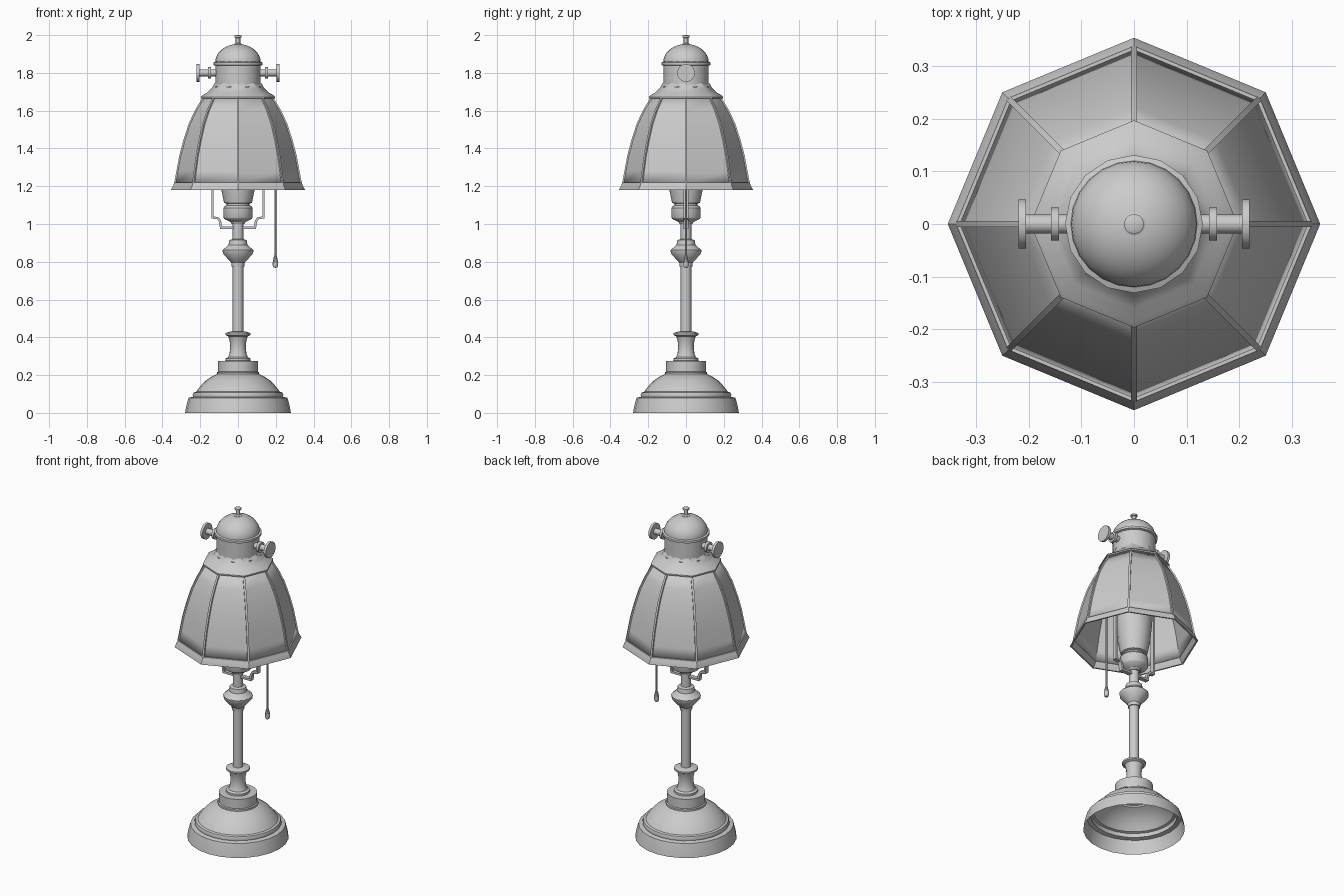
import bpy, bmesh
from math import pi, cos, sin, radians
from mathutils import Matrix, Vector

if "Cube" in bpy.data.objects:
    bpy.data.objects.remove(bpy.data.objects["Cube"])


def finish(name, bm, matrix=None, angle=35):
    bmesh.ops.remove_doubles(bm, verts=bm.verts, dist=1e-5)
    bmesh.ops.recalc_face_normals(bm, faces=bm.faces)
    if matrix:
        bm.transform(matrix)
    mesh = bpy.data.meshes.new(name)
    bm.to_mesh(mesh)
    bm.free()
    ob = bpy.data.objects.new(name, mesh)
    bpy.context.collection.objects.link(ob)
    bpy.ops.object.select_all(action='DESELECT')
    ob.select_set(True)
    bpy.context.view_layer.objects.active = ob
    bpy.ops.object.shade_smooth_by_angle(angle=radians(angle))
    return ob


def lathe(name, profile, n=24, matrix=None):
    """Revolve (radius, z) points around z."""
    bm = bmesh.new()
    rings = [[bm.verts.new((r * cos(2 * pi * i / n), r * sin(2 * pi * i / n), z))
              for i in range(n)] if r > 0 else [bm.verts.new((0, 0, z))] * n
             for r, z in profile]
    for a, b in zip(rings, rings[1:]):
        for i in range(n):
            j = (i + 1) % n
            quad = list(dict.fromkeys((a[i], a[j], b[j], b[i])))
            bm.faces.new(quad)
    return finish(name, bm, matrix)


def strip(name, path, width, thick, matrix=None):
    """Sweep a rectangle along an (x, z) path."""
    pts = [Vector(p) for p in path]
    bm = bmesh.new()
    rings = []
    for i, p in enumerate(pts):
        d_in = (p - pts[i - 1]).normalized() if i else (pts[1] - p).normalized()
        d_out = (pts[i + 1] - p).normalized() if i < len(pts) - 1 else d_in
        t = (d_in + d_out).normalized()
        nrm = Vector((-t.y, t.x)) * (thick / 2 / max(t.dot(d_in), 0.5))
        rings.append([bm.verts.new((p.x + s * nrm.x, w * width / 2, p.y + s * nrm.y))
                      for s, w in ((1, 1), (1, -1), (-1, -1), (-1, 1))])
    for a, b in zip(rings, rings[1:]):
        for k in range(4):
            bm.faces.new((a[k], a[(k + 1) % 4], b[(k + 1) % 4], b[k]))
    bm.faces.new(rings[0])
    bm.faces.new(rings[-1])
    return finish(name, bm, matrix)


# Hollow stepped base
lathe("base", [(.28, 0), (.275, .03), (.262, .08), (.238, .085), (.24, .095),
               (.235, .108), (.222, .112), (.205, .135), (.175, .168), (.14, .192),
               (.112, .205), (.112, .215), (.105, .218), (.105, .275), (0, .278)], 24)

# Stem with flared neck and turned knob
lathe("stem_neck", [(0, .275), (.066, .275), (.066, .288), (.052, .295), (.046, .31),
                    (.041, .345), (.044, .38), (.052, .405), (.066, .412),
                    (.066, .422), (.045, .43), (0, .43)], 16)
lathe("stem_rod", [(0, .42), (.028, .42), (.028, 1.01), (0, 1.01)], 16)
lathe("stem_knob", [(0, .775), (.034, .775), (.036, .795), (.045, .805), (.08, .845),
                    (.082, .862), (.07, .872), (.05, .89), (.046, .915),
                    (.03, .92), (0, .92)], 12)

# Socket and bulb
lathe("socket", [(0, 1.0), (.035, 1.0), (.04, 1.01), (.074, 1.028), (.078, 1.035),
                 (.078, 1.085), (.07, 1.095), (.062, 1.098), (.062, 1.108),
                 (.074, 1.112), (.09, 1.19), (.1, 1.3), (.105, 1.38), (.095, 1.45),
                 (.06, 1.5), (0, 1.515)], 16)

# Bracket holding the shade
strip("bracket", [(-.135, 1.67), (-.135, 1.035), (-.105, 1.03), (-.095, 1.015), (-.09, .98),
                  (.09, .98), (.095, 1.015), (.105, 1.03), (.135, 1.035), (.135, 1.67)],
      .026, .012)

# Eight-sided shade with ribs and rim
shade_profile = [(.332, 1.215), (.32, 1.28), (.305, 1.36), (.284, 1.44),
                 (.255, 1.53), (.222, 1.6), (.18, 1.67)]
shade = lathe("shade", shade_profile, 8)
solid = shade.modifiers.new("thickness", 'SOLIDIFY')
solid.thickness = .006
solid.offset = -1
for i in range(8):
    strip(f"shade_rib_{i + 1}", shade_profile, .012, .012, Matrix.Rotation(i * pi / 4, 4, 'Z'))
lathe("shade_rim", [(.328, 1.22), (.338, 1.22), (.342, 1.205), (.354, 1.183), (.354, 1.18),
                    (.345, 1.18), (.332, 1.205), (.328, 1.22)], 8)

# Eight-sided cap skirt
lathe("shade_cap", [(.17, 1.665), (.197, 1.665), (.197, 1.673), (.187, 1.682),
                    (.16, 1.698), (.138, 1.72), (.125, 1.745)], 8)

# Collar, dome and finial
lathe("collar", [(.118, 1.71), (.127, 1.715), (.127, 1.727), (.12, 1.732), (.12, 1.838),
                 (.131, 1.842), (.131, 1.855), (.119, 1.86)], 16)
lathe("dome", [(.121, 1.85)] + [(.121 * cos(a * pi / 16), 1.855 + .098 * sin(a * pi / 16))
                                for a in range(1, 8)] + [(0, 1.953)], 24)
lathe("finial", [(0, 1.945), (.022, 1.945), (.022, 1.953), (.012, 1.958), (.012, 1.985),
                 (.019, 1.988), (.019, 1.997), (.012, 2.0), (0, 2.0)], 12)

# Side thumb screws
for side, sign in (("right", 1), ("left", -1)):
    turn = Matrix.Translation((0, 0, 1.8)) @ Matrix.Rotation(sign * pi / 2, 4, 'Y')
    lathe(f"thumb_screw_{side}", [(0, .1), (.018, .1), (.018, .143), (.031, .143), (.031, .158),
                                  (.018, .158), (.018, .205), (.047, .205), (.047, .22),
                                  (0, .22)], 20, turn)

# Pull cord with weight
hang = Matrix.Translation((.198, 0, 0))
lathe("pull_cord", [(0, .82), (.006, .82), (.006, 1.63), (0, 1.63)], 8, hang)
lathe("pull_weight", [(0, .768), (.01, .77), (.015, .782), (.014, .8), (.007, .832), (0, .835)],
      10, hang)
